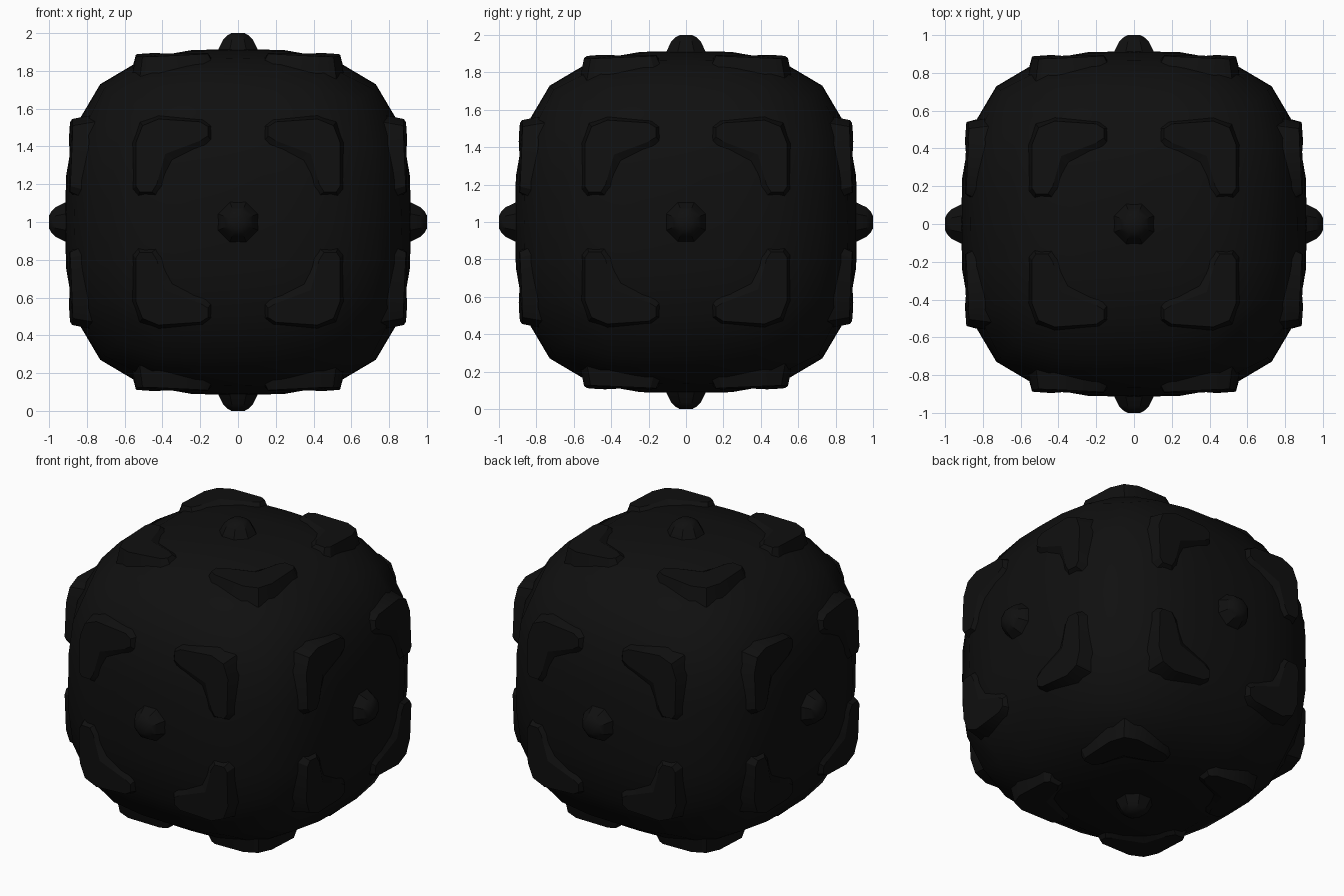
import bpy, bmesh, math
from mathutils import Matrix, Vector

if "Cube" in bpy.data.objects:
    bpy.data.objects.remove(bpy.data.objects["Cube"])

A, P = 0.915, 3.05   # half width and squareness of the rounded-cube body
LIFT = Vector((0, 0, 1))

mat = bpy.data.materials.new("black")
mat.diffuse_color = (0.005, 0.005, 0.005, 1)
mat.use_nodes = True
mat.node_tree.nodes["Principled BSDF"].inputs["Base Color"].default_value = mat.diffuse_color


def finish(bm, name, angle=30):
    bmesh.ops.recalc_face_normals(bm, faces=bm.faces)
    me = bpy.data.meshes.new(name)
    bm.to_mesh(me)
    bm.free()
    ob = bpy.data.objects.new(name, me)
    bpy.context.collection.objects.link(ob)
    me.materials.append(mat)
    bpy.ops.object.select_all(action='DESELECT')
    ob.select_set(True)
    bpy.context.view_layer.objects.active = ob
    bpy.ops.object.shade_smooth_by_angle(angle=math.radians(angle))
    return ob


def surf(u, v):
    """Height of the body surface above its centre at (u, v)."""
    return (A ** P - abs(u) ** P - abs(v) ** P) ** (1 / P)


def loft(bm, rings, m):
    """Join equal-length rings into a capped solid placed by matrix m."""
    rows = [[bm.verts.new(m @ Vector(p)) for p in r] for r in rings]
    n = len(rows[0])
    for a, b in zip(rows, rows[1:]):
        for i in range(n):
            j = (i + 1) % n
            bm.faces.new((a[i], a[j], b[j], b[i]))
    bm.faces.new(rows[-1])
    bm.faces.new(rows[0][::-1])


# Body: gridded cube pushed onto a superellipsoid
bm = bmesh.new()
bmesh.ops.create_cube(bm, size=2)
bmesh.ops.subdivide_edges(bm, edges=bm.edges[:], cuts=5, use_grid_fill=True)
for v in bm.verts:
    d = Vector([math.tan(c * math.pi / 4) for c in v.co])
    v.co = d * A / sum(abs(c) ** P for c in d) ** (1 / P) + LIFT
finish(bm, "body", 40)

# One placement per cube face (local z points outwards)
R = Matrix.Rotation
faces = [Matrix(), R(math.pi, 4, 'X')]
faces += [R(k * math.pi / 2, 4, 'Z') @ R(math.pi / 2, 4, 'X') for k in range(4)]
faces = [Matrix.Translation(LIFT) @ f for f in faces]

# Elbow-shaped raised pads, four mirrored around each face
base = [(0.13, 0.51), (0.18, 0.545), (0.42, 0.565), (0.52, 0.53), (0.56, 0.42),
        (0.56, 0.17), (0.53, 0.13), (0.42, 0.13), (0.38, 0.18), (0.33, 0.31),
        (0.17, 0.38), (0.13, 0.42)]
top = [(0.16, 0.505), (0.20, 0.53), (0.42, 0.545), (0.505, 0.51), (0.54, 0.42),
       (0.54, 0.19), (0.52, 0.16), (0.455, 0.16), (0.43, 0.20), (0.385, 0.36),
       (0.20, 0.43), (0.16, 0.455)]
bm = bmesh.new()
for f in faces:
    for sx in (1, -1):
        for sy in (1, -1):
            low = [(x * sx, y * sy, surf(x, y) - 0.03) for x, y in base]
            high = [(x * sx, y * sy, 0.91 - 0.07 * (x * x + y * y)) for x, y in top]
            loft(bm, [low, high], f)
finish(bm, "elbow_pads")

# Small chamfered stud in the middle of each face
bm = bmesh.new()
for f in faces:
    tip = 1.0
    rings = []
    for r, z in ((0.125, 0.89), (0.085, 0.965), (0.06, tip - 0.012)):
        rings.append([(r * math.cos(t), r * math.sin(t), z)
                      for t in (math.pi / 8 + i * math.pi / 4 for i in range(8))])
    rings.append([(x * 0.6, y * 0.6, tip) for x, y, z in rings[-1]])
    loft(bm, rings, f)
finish(bm, "centre_studs")
